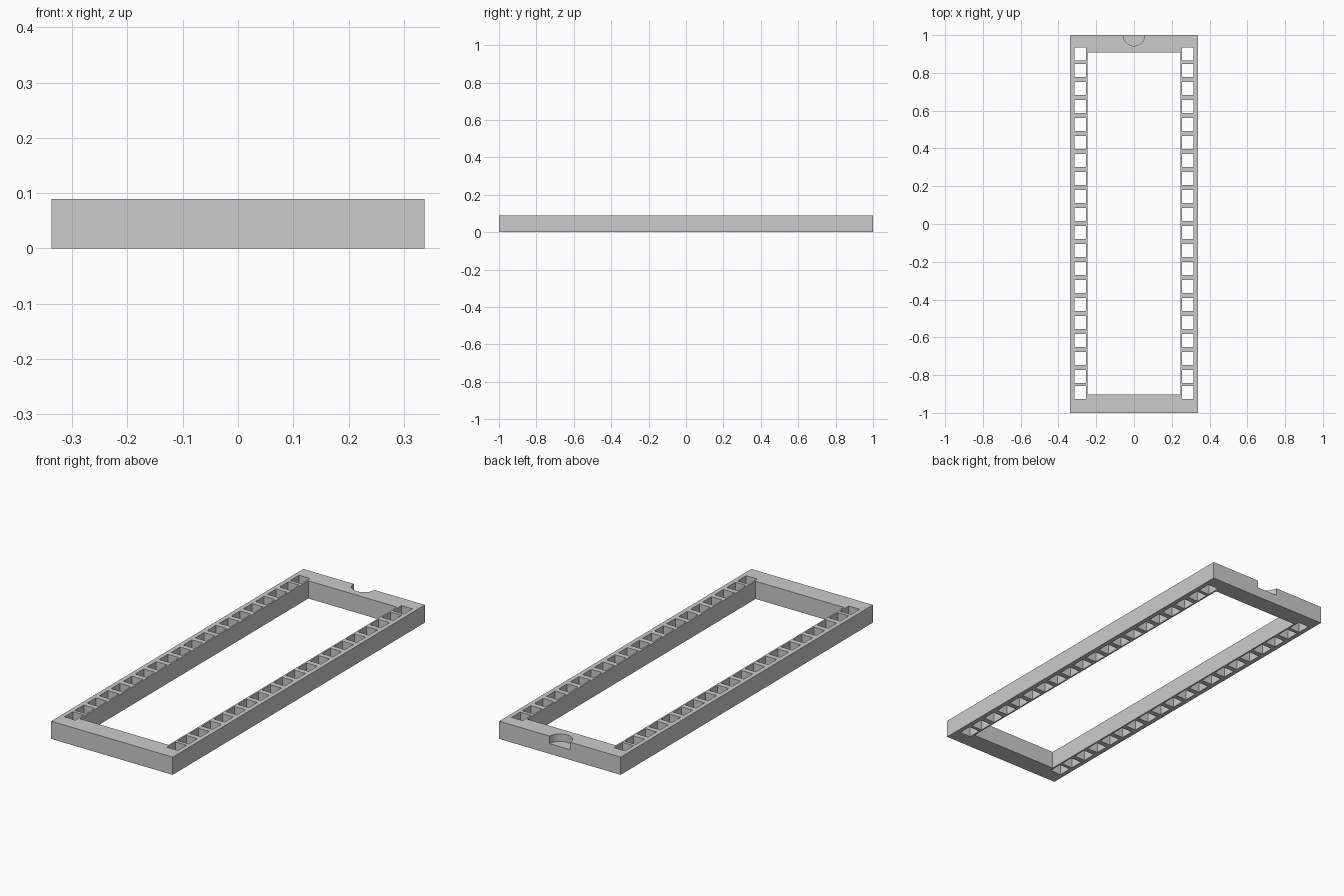
import bpy, bmesh
from mathutils import Matrix

cube = bpy.data.objects.get("Cube")
if cube:
    bpy.data.objects.remove(cube, do_unlink=True)

WIDTH, LENGTH, HEIGHT = 0.675, 2.0, 0.089
PITCH, PINS = 0.0953, 18
SHIFT = 0.003  # slight offset of the openings towards the back


def add_box(bm, centre, size):
    matrix = Matrix.Translation(centre) @ Matrix.Diagonal((*size, 1))
    bmesh.ops.create_cube(bm, size=1, matrix=matrix)


def make_object(name, bm):
    mesh = bpy.data.meshes.new(name)
    bm.to_mesh(mesh)
    bm.free()
    obj = bpy.data.objects.new(name, mesh)
    bpy.context.collection.objects.link(obj)
    return obj


grey = bpy.data.materials.new("light_grey")
grey.use_nodes = True
colour = (0.6, 0.6, 0.6, 1)
grey.diffuse_color = colour
grey.node_tree.nodes["Principled BSDF"].inputs["Base Color"].default_value = colour

# Solid body of the socket frame
bm = bmesh.new()
add_box(bm, (0, 0, HEIGHT / 2), (WIDTH, LENGTH, HEIGHT))
frame = make_object("socket_frame", bm)
frame.data.materials.append(grey)

# Central opening
bm = bmesh.new()
add_box(bm, (0, SHIFT, HEIGHT / 2), (0.492, 1.812, 0.3))

# Two rows of pin holes, with the end holes set slightly closer
rows = [(i - (PINS - 1) / 2) * PITCH for i in range(PINS)]
rows += [-0.896, 0.896]
for y in rows:
    for side in (-1, 1):
        add_box(bm, (side * 0.2845, y + SHIFT, HEIGHT / 2), (0.061, 0.069, 0.3))

# Half-round orientation notch in the back edge
bmesh.ops.create_cone(bm, cap_ends=True, segments=48, radius1=0.057, radius2=0.057,
                      depth=0.2, matrix=Matrix.Translation((0, LENGTH / 2, 0.151)))
cutter = make_object("opening_cutter", bm)
cutter.hide_render = True

# Cut the openings and keep the finished mesh
cut = frame.modifiers.new("openings", "BOOLEAN")
cut.operation = "DIFFERENCE"
cut.solver = "EXACT"
cut.object = cutter
bpy.context.view_layer.objects.active = frame
frame.select_set(True)
bpy.ops.object.modifier_apply(modifier=cut.name)
bpy.data.objects.remove(cutter, do_unlink=True)
bpy.ops.object.shade_smooth_by_angle()
